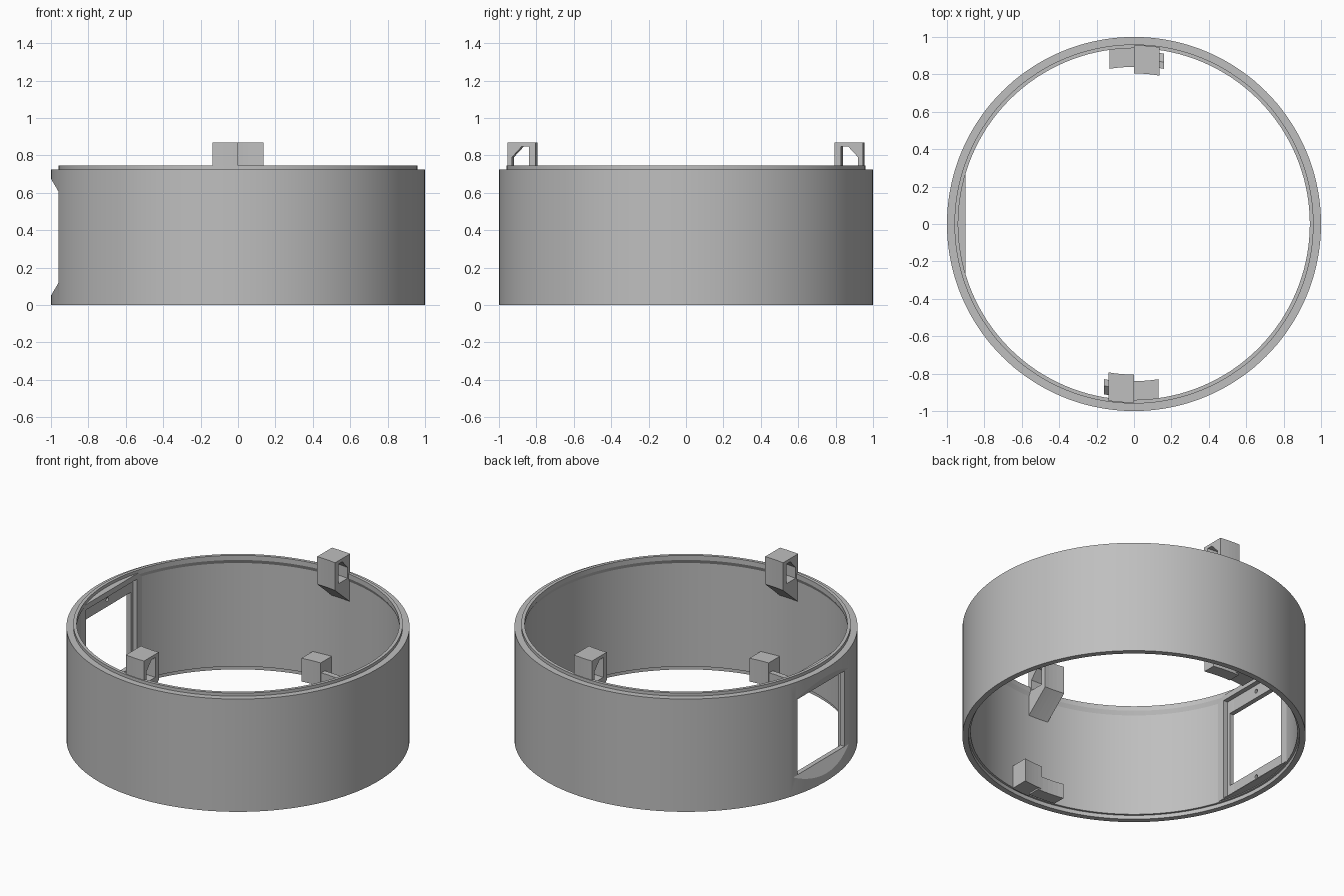
import bpy, bmesh, math
from mathutils import Matrix

cube = bpy.data.objects.get("Cube")
if cube:
    bpy.data.objects.remove(cube, do_unlink=True)

grey = bpy.data.materials.new("plain grey")
grey.use_nodes = True
colour = (0.52, 0.52, 0.52, 1)
grey.diffuse_color = colour
grey.node_tree.nodes["Principled BSDF"].inputs["Base Color"].default_value = colour


def finish(bm, name):
    bmesh.ops.recalc_face_normals(bm, faces=bm.faces)
    mesh = bpy.data.meshes.new(name)
    bm.to_mesh(mesh)
    bm.free()
    mesh.materials.append(grey)
    obj = bpy.data.objects.new(name, mesh)
    bpy.context.collection.objects.link(obj)
    return obj


def loft(rings, name, closed=False):
    """Skin a list of equal-length closed outlines."""
    bm = bmesh.new()
    loops = [[bm.verts.new(p) for p in ring] for ring in rings]
    n = len(loops[0])
    pairs = list(zip(loops, loops[1:]))
    if closed:
        pairs.append((loops[-1], loops[0]))
    else:
        bm.faces.new(loops[0])
        bm.faces.new(loops[-1])
    for a, b in pairs:
        for i in range(n):
            j = (i + 1) % n
            bm.faces.new((a[i], a[j], b[j], b[i]))
    return finish(bm, name)


def lathe(profile, name, steps=144):
    angles = [math.tau * i / steps for i in range(steps)]
    return loft([[(r * math.cos(a), r * math.sin(a), z) for r, z in profile]
                 for a in angles], name, closed=True)


def arc_sweep(profile, x0, x1, name, steps=5):
    """Sweep a (radius, z) profile along x, following the ring's curve."""
    xs = [x0 + (x1 - x0) * i / steps for i in range(steps + 1)]
    return loft([[(x, math.sqrt(r * r - x * x), z) for r, z in profile]
                 for x in xs], name)


def box(x0, x1, y, z0, z1):
    outline = [(x0, z0), (x1, z0), (x1, z1), (x0, z1)]
    return loft([[(x, s, z) for x, z in outline] for s in (-y, y)], "cutter")


def cut(obj, cutters):
    for c in cutters:
        c.hide_render = True
        mod = obj.modifiers.new("cut", "BOOLEAN")
        mod.operation, mod.solver, mod.object = "DIFFERENCE", "EXACT", c
    deps = bpy.context.evaluated_depsgraph_get()
    mesh = bpy.data.meshes.new_from_object(obj.evaluated_get(deps))
    obj.modifiers.clear()
    obj.data = mesh


def remove(objs):
    for o in objs:
        bpy.data.objects.remove(o, do_unlink=True)


# Ring wall with a raised lip on top and a matching rebate underneath
ring = lathe([(1, 0), (1, 0.725), (0.96, 0.725), (0.96, 0.745), (0.94, 0.745),
              (0.94, 0.715), (0.952, 0.69), (0.952, 0.025), (0.965, 0.025),
              (0.965, 0)], "ring_wall")

# Flat window frame filling the chord on the right side
half = math.acos(0.9 / 0.957)
arc = [math.pi - half + 2 * half * i / 16 for i in range(17)]
frame = loft([[(0.957 * math.cos(a), 0.957 * math.sin(a), z) for a in arc]
              for z in (0.03, 0.725)], "window_frame")

# Window: outer recess with sloped sill and head, opening, inner seat, screw holes
slope = [(-0.96, 0.118), (-0.96, 0.607), (-1.1, 0.845), (-1.1, -0.12)]
cutters = [loft([[(x, y, z) for x, z in slope] for y in (-0.4, 0.4)], "cutter"),
           box(-1.2, -0.8, 0.24, 0.12, 0.605),
           box(-0.93, -0.8, 0.26, 0.035, 0.69)]
for z in (0.075, 0.65):
    rim = [math.tau * i / 16 for i in range(16)]
    cutters.append(loft([[(x, 0.012 * math.cos(a), z + 0.012 * math.sin(a)) for a in rim]
                         for x in (-0.952, -0.85)], "cutter"))
for part in (ring, frame):
    cut(part, cutters)
remove(cutters)

# Smooth the curved wall, keeping edges sharp
for part in (ring, frame):
    bpy.ops.object.select_all(action="DESELECT")
    part.select_set(True)
    bpy.context.view_layer.objects.active = part
    bpy.ops.object.shade_smooth_by_angle(angle=math.radians(20))

# Locking clips: hollow hook on top, block with a sideways tongue at the bottom
hook = arc_sweep([(0.805, 0.868), (0.955, 0.868), (0.955, 0.56), (0.805, 0.69)],
                 0, 0.135, "back_hook")
slot = arc_sweep([(0.84, 0.72), (0.93, 0.72), (0.93, 0.79), (0.878, 0.847),
                  (0.84, 0.847)], -0.05, 0.2, "cutter")
cut(hook, [slot])
remove([slot])
block = arc_sweep([(0.84, 0.02), (0.955, 0.02), (0.955, 0.17), (0.84, 0.17)],
                  -0.13, 0, "back_tongue_block")
tongue = arc_sweep([(0.845, 0.01), (0.925, 0.01), (0.925, 0.06), (0.88, 0.105),
                    (0.845, 0.105)], -0.02, 0.16, "back_tongue")

# Front clip is the back clip turned half way round
for part in (hook, block, tongue):
    twin = part.copy()
    twin.data = part.data.copy()
    twin.name = part.name.replace("back", "front")
    twin.data.transform(Matrix.Rotation(math.pi, 4, "Z"))
    bpy.context.collection.objects.link(twin)
